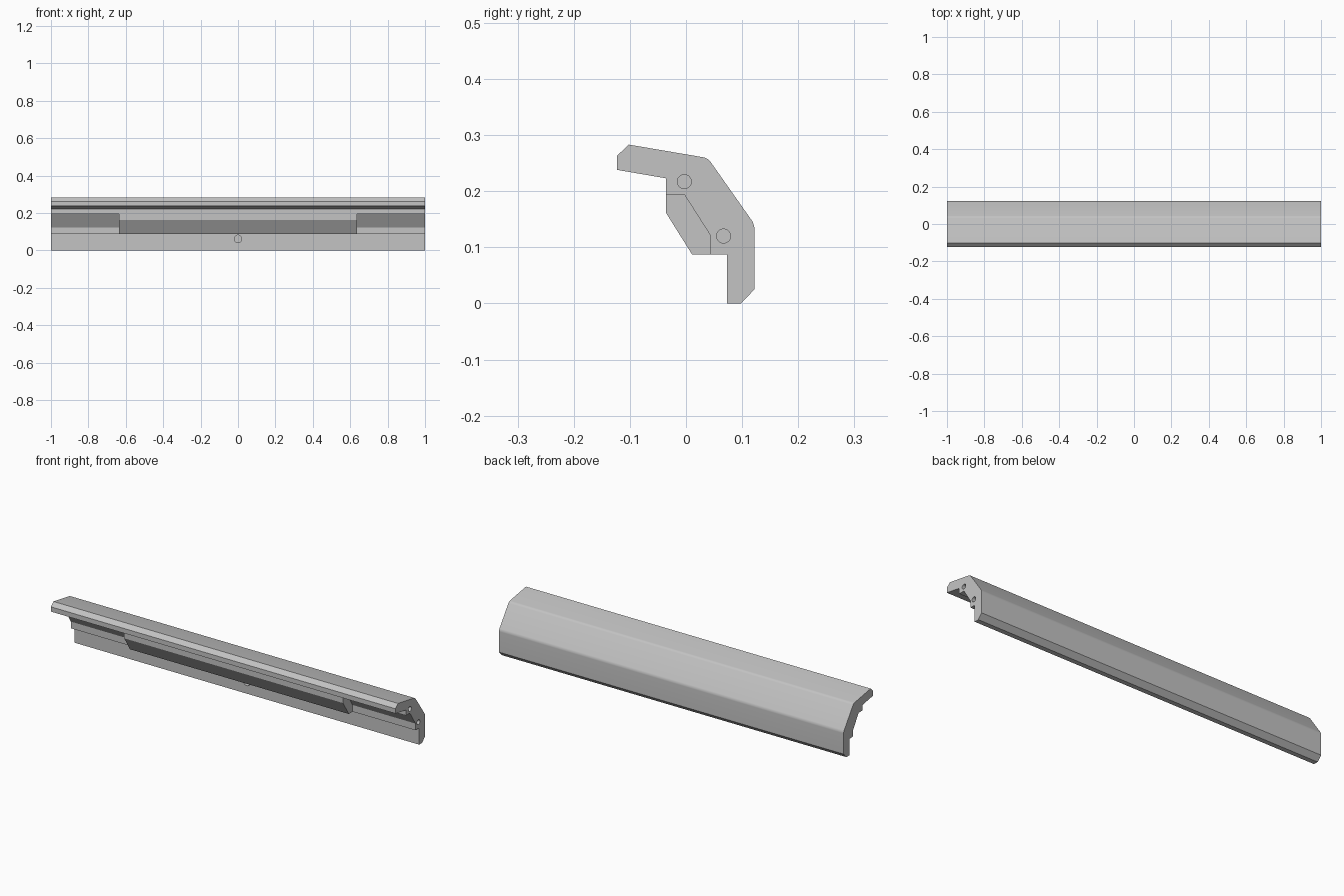
import bpy, bmesh
from math import pi
from mathutils import Vector

old = bpy.data.objects.get("Cube")
if old:
    bpy.data.objects.remove(old, do_unlink=True)

grey = bpy.data.materials.new("light_grey")
grey.use_nodes = True
tone = (0.55, 0.55, 0.55, 1)
grey.diffuse_color = tone
grey.node_tree.nodes["Principled BSDF"].inputs["Base Color"].default_value = tone


def finish(name, bm):
    bmesh.ops.recalc_face_normals(bm, faces=bm.faces)
    mesh = bpy.data.meshes.new(name)
    bm.to_mesh(mesh)
    bm.free()
    mesh.materials.append(grey)
    obj = bpy.data.objects.new(name, mesh)
    bpy.context.collection.objects.link(obj)
    return obj


def extrude(name, profile, x0, x1, rounded=()):
    """Sweep a y-z profile along x, rounding the listed corners."""
    bm = bmesh.new()
    face = bm.faces.new([bm.verts.new((x0, y, z)) for y, z in profile])
    new = bmesh.ops.extrude_face_region(bm, geom=[face])["geom"]
    for v in new:
        if isinstance(v, bmesh.types.BMVert):
            v.co.x = x1
    bm.verts.index_update()
    corners = [Vector(profile[i]) for i in rounded]
    edges = [e for e in bm.edges if abs(e.verts[0].co.x - e.verts[1].co.x) > 0.01
             and any((e.verts[0].co.yz - c).length < 1e-4 for c in corners)]
    if edges:
        bmesh.ops.bevel(bm, geom=edges, offset=0.008, segments=5,
                        profile=0.5, affect='EDGES')
    return finish(name, bm)


def drill(name, mouth, inward, radius, depth, tip=0):
    """Blind hole cutter starting just outside the surface, optional conical tip."""
    bm = bmesh.new()
    bmesh.ops.create_cone(bm, cap_ends=True, segments=32, radius1=radius,
                          radius2=radius, depth=depth + 0.01)
    for v in bm.verts:
        v.co.z += (depth - 0.01) / 2
    if tip:
        end = max(bm.faces, key=lambda f: f.calc_center_median().z)
        apex = bmesh.ops.poke(bm, faces=[end])["verts"][0]
        apex.co.z += tip
    turn = Vector(inward).to_track_quat('Z', 'Y')
    for v in bm.verts:
        v.co = turn @ v.co + Vector(mouth)
    return finish(name, bm)


# Angled rail body
body = extrude("angled_rail", [
    (-0.123, 0.238), (-0.123, 0.263), (-0.102, 0.283), (0.039, 0.259),
    (0.122, 0.141), (0.122, 0.025), (0.098, 0), (0.073, 0), (0.073, 0.087),
    (0.011, 0.087), (-0.036, 0.162), (-0.036, 0.223)], -1, 1, rounded=(3, 4))

# Recess at each end, with mounting holes and end holes
recess = [(-0.06, 0.194), (-0.003, 0.194), (0.043, 0.122),
          (0.043, 0.07), (-0.06, 0.07)]
cutters = []
for side in (-1, 1):
    cutters.append(extrude("recess_cutter", recess, side * 0.635, side * 1.02))
    for x in (0.73, 0.91):
        cutters.append(drill("mounting_hole_cutter", (side * x, 0.02, 0.158),
                             (0, 0.843, 0.538), 0.029, 0.035, 0.014))
    for y, z in ((-0.003, 0.217), (0.067, 0.12)):
        cutters.append(drill("end_hole_cutter", (side, y, z),
                             (-side, 0, 0), 0.0125, 0.08))

# Small hole in the middle of the lower flange
cutters.append(drill("flange_hole_cutter", (0, 0.073, 0.062), (0, 1, 0), 0.02, 0.02))

bpy.context.view_layer.objects.active = body
body.select_set(True)
for cutter in cutters:
    mod = body.modifiers.new("cut", 'BOOLEAN')
    mod.operation = 'DIFFERENCE'
    mod.solver = 'EXACT'
    mod.object = cutter
    bpy.ops.object.modifier_apply(modifier=mod.name)
for cutter in cutters:
    bpy.data.objects.remove(cutter, do_unlink=True)

bpy.ops.object.select_all(action='DESELECT')
body.select_set(True)
bpy.ops.object.shade_smooth_by_angle(angle=pi / 7)
